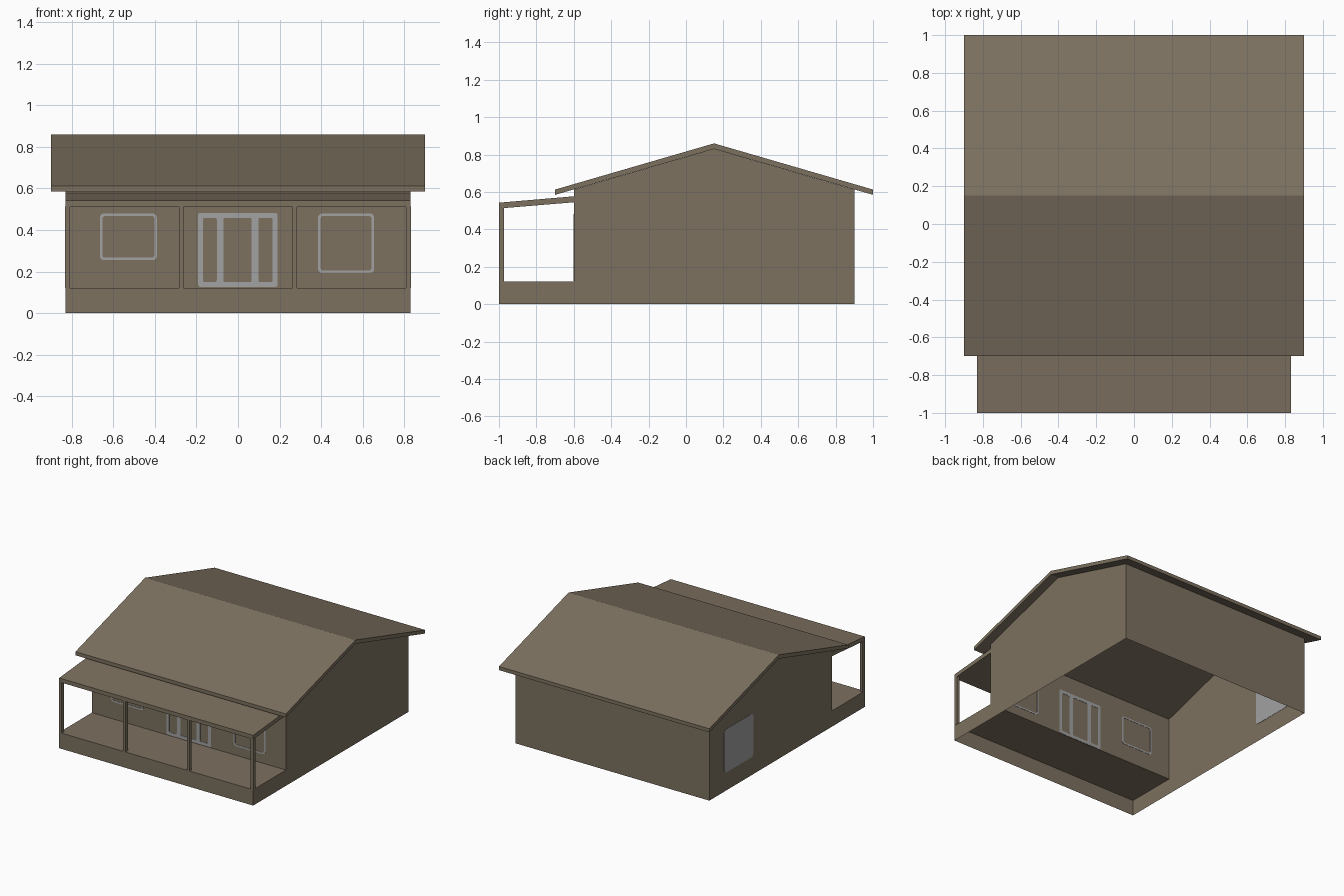
import bpy, bmesh, math
from mathutils import Vector

if "Cube" in bpy.data.objects:
    bpy.data.objects.remove(bpy.data.objects["Cube"])


def material(name, color):
    m = bpy.data.materials.new(name)
    m.diffuse_color = (*color, 1)
    m.use_nodes = True
    m.node_tree.nodes["Principled BSDF"].inputs["Base Color"].default_value = m.diffuse_color
    return m


BROWN = material("wall brown", (0.205, 0.165, 0.117))
GREY = material("window grey", (0.36, 0.36, 0.36))


def finish(bm, name, mat):
    bmesh.ops.recalc_face_normals(bm, faces=bm.faces)
    me = bpy.data.meshes.new(name)
    bm.to_mesh(me)
    bm.free()
    me.materials.append(mat)
    ob = bpy.data.objects.new(name, me)
    bpy.context.collection.objects.link(ob)
    return ob


def extrude_x(name, profile, x0, x1, open_edges=(), mat=BROWN):
    """Sweep a (y, z) profile along x, leaving out the listed side faces."""
    bm = bmesh.new()
    a = [bm.verts.new((x0, y, z)) for y, z in profile]
    b = [bm.verts.new((x1, y, z)) for y, z in profile]
    bm.faces.new(a)
    bm.faces.new(b[::-1])
    n = len(profile)
    for i in range(n):
        if i not in open_edges:
            j = (i + 1) % n
            bm.faces.new((a[i], b[i], b[j], a[j]))
    return finish(bm, name, mat)


def rounded(u0, u1, v0, v1, r, steps=3):
    """Rounded rectangle outline, counter-clockwise."""
    pts = []
    for k, (u, v) in enumerate(((u1 - r, v1 - r), (u0 + r, v1 - r),
                                (u0 + r, v0 + r), (u1 - r, v0 + r))):
        for s in range(steps + 1):
            t = math.pi / 2 * (k + s / steps)
            pts.append((u + r * math.cos(t), v + r * math.sin(t)))
    return pts


def frame(name, x0, x1, z0, z1, t, r=0.02, y=-0.6, d=0.002):
    """Thin rounded ring that shows on both sides of the front wall."""
    bm = bmesh.new()
    outer = rounded(x0, x1, z0, z1, r)
    inner = rounded(x0 + t, x1 - t, z0 + t, z1 - t, r * 0.7)
    loops = [[bm.verts.new((u, yy, v)) for u, v in pts]
             for pts, yy in ((outer, y - d), (inner, y - d), (inner, y + d), (outer, y + d))]
    n = len(outer)
    for k in range(4):
        p, q = loops[k], loops[(k + 1) % 4]
        for i in range(n):
            j = (i + 1) % n
            bm.faces.new((p[i], p[j], q[j], q[i]))
    return finish(bm, name, GREY)


# House walls and porch deck: one shell, open underneath and below the roof slab
extrude_x("house_walls_and_deck",
          [(-1, 0), (0.9, 0), (0.9, 0.613), (0.15, 0.83), (-0.6, 0.613),
           (-0.6, 0.122), (-1, 0.122)], -0.83, 0.83, open_edges=(0, 2, 3))

# Main gable roof
extrude_x("main_roof",
          [(-0.7, 0.585), (0.15, 0.83), (1, 0.585), (1, 0.613), (0.15, 0.86), (-0.7, 0.613)],
          -0.9, 0.9)

# Porch roof
extrude_x("porch_roof", [(-1, 0.512), (-0.6, 0.545), (-0.6, 0.577), (-1, 0.543)], -0.83, 0.83)

# Porch posts
for i in range(4):
    x = -0.82 + i * 1.64 / 3
    extrude_x(f"porch_post_{i + 1}", [(-1, 0.122), (-0.972, 0.122), (-0.972, 0.514), (-1, 0.512)],
              x - 0.0115, x + 0.0115)

# Front window frames
frame("front_window_left", -0.665, -0.39, 0.255, 0.48, 0.012)
frame("front_window_right", 0.385, 0.655, 0.193, 0.48, 0.012)

# Front door with side lights: three joined frames
for name, x0, x1 in (("door_side_light_left", -0.192, -0.078),
                     ("door_frame", -0.094, 0.09),
                     ("door_side_light_right", 0.074, 0.19)):
    frame(name, x0, x1, 0.125, 0.483, 0.024, 0.012)

# Window in the left wall
extrude_x("left_window", rounded(0.365, 0.72, 0.14, 0.475, 0.025), -0.832, -0.828, mat=GREY)
